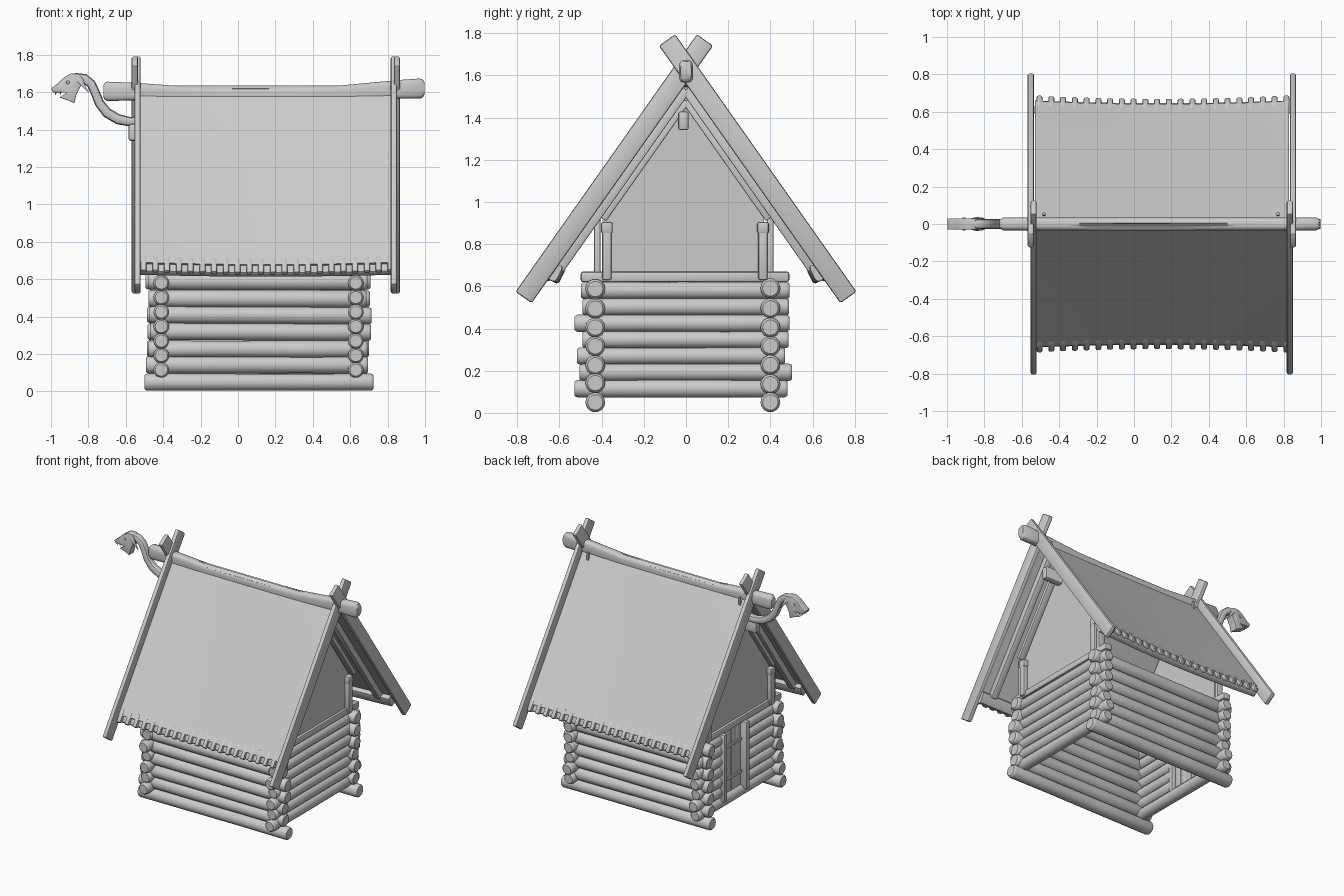
import bpy, bmesh, math, random
from mathutils import Vector, Matrix

if "Cube" in bpy.data.objects:
    bpy.data.objects.remove(bpy.data.objects["Cube"])

random.seed(4)

def make(name, verts, faces, bevel=0.0):
    bm = bmesh.new()
    vs = [bm.verts.new(v) for v in verts]
    for f in faces:
        bm.faces.new([vs[i] for i in f])
    bmesh.ops.recalc_face_normals(bm, faces=bm.faces)
    if bevel:
        bmesh.ops.bevel(bm, geom=bm.edges[:], offset=bevel, segments=2, affect='EDGES', profile=0.5)
    me = bpy.data.meshes.new(name)
    bm.to_mesh(me)
    bm.free()
    ob = bpy.data.objects.new(name, me)
    bpy.context.collection.objects.link(ob)
    return ob

def loft(name, pts, sizes, side=(0, 1, 0), n=14, power=1.0):
    """Sweep a (super)ellipse with half sizes (along side, across) through the points."""
    pts = [Vector(p) for p in pts]
    verts, faces = [], []
    sg = lambda v: math.copysign(abs(v) ** power, v)
    for i, p in enumerate(pts):
        t = (pts[min(i + 1, len(pts) - 1)] - pts[max(i - 1, 0)]).normalized()
        s = Vector(side)
        u = t.cross(s).normalized()
        a, b = sizes[i]
        for k in range(n):
            w = 2 * math.pi * (k + 0.5) / n
            verts.append(p + s * a * sg(math.cos(w)) + u * b * sg(math.sin(w)))
    for i in range(len(pts) - 1):
        for k in range(n):
            j = (k + 1) % n
            faces.append((i * n + k, i * n + j, i * n + n + j, i * n + n + k))
    faces += [tuple(range(n)), tuple(range((len(pts) - 1) * n, len(pts) * n))]
    return make(name, verts, faces)

def log(name, p0, p1, r):
    p0, p1 = Vector(p0), Vector(p1)
    L = (p1 - p0).length
    ts = [0, .006 / L, .016 / L, .35, .7, 1 - .016 / L, 1 - .006 / L, 1]
    rs = [.78, .93, 1, random.uniform(.95, 1.03), random.uniform(.95, 1.03), 1, .93, .78]
    return loft(name, [p0.lerp(p1, t) for t in ts], [(r * k, r * k) for k in rs], side=(0, 0, 1))

def beam(name, p0, p1, w, h, side=(1, 0, 0), bevel=.006):
    """Box from p0 to p1, w wide along side, h across it."""
    p0, p1, s = Vector(p0), Vector(p1), Vector(side)
    u = (p1 - p0).cross(s).normalized()
    v = [p + s * w / 2 * a + u * h / 2 * b for p in (p0, p1) for a, b in ((-1, -1), (1, -1), (1, 1), (-1, 1))]
    f = [(0, 1, 2, 3), (4, 5, 6, 7)] + [(i, (i + 1) % 4, (i + 1) % 4 + 4, i + 4) for i in range(4)]
    return make(name, v, f, bevel)

def prism(name, outline, axis, c, half, bevel=0.0):
    """Outline in the plane across the x or y axis, thickened by half on both sides of c."""
    n = len(outline)
    v = [(c + d, a, b) if axis == 'x' else (a, c + d, b) for d in (-half, half) for a, b in outline]
    f = [tuple(range(n)), tuple(range(n, 2 * n))] + [(i, (i + 1) % n, (i + 1) % n + n, i + n) for i in range(n)]
    return make(name, v, f, bevel)

def slope(x, y, off, s):
    """Point on the roof plane of side s, pushed in by off."""
    return Vector((x, s * (y - .817 * off), 1.64 - 1.419 * y - .577 * off))

jit = lambda a: random.uniform(-a, a)
XL, XR = -.41, .63

# long wall logs
for y, side in ((-.43, "front"), (.40, "back")):
    for i in range(7):
        z = .05 + .0895 * i
        x0, x1 = (-.5, .725) if i == 0 else (-.48 + jit(.015), .70 + jit(.02))
        log(f"{side}_wall_log", (x0, y, z + jit(.004) * (i > 0)), (x1, y, z + jit(.004) * (i > 0)), .047)

# end wall logs, the left ones cut for the door
D0, D1 = -.06, .20
for i in range(7):
    z = .115 + .0775 * i
    y0, y1 = -.51 + jit(.02), .49 + jit(.02)
    log("right_wall_log", (XR, y0, z), (XR, y1, z), .042)
    if i == 0:
        log("door_sill_log", (XL, y0, z), (XL, y1, z), .042)
    else:
        log("left_wall_log", (XL, y0, z), (XL, D0, z), .042)
        log("left_wall_log", (XL, D1, z), (XL, y1, z), .042)
for x in (XL, XR):
    beam("end_wall_top_beam", (x, -.5, .645), (x, .49, .645), .06, .05, bevel=.012)

# door
for y in (D0, D1):
    beam("door_jamb", (XL - .01, y, .13), (XL - .01, y, .63), .10, .035)
for i in range(4):
    y = D0 + .02 + (i + .5) * (D1 - D0 - .04) / 4
    beam("door_plank", (XL, y, .155), (XL, y, .615), .025, (D1 - D0 - .04) / 4, bevel=.004)
for z in (.26, .5):
    beam("door_strap", (XL - .017, D0 + .02, z), (XL - .017, D1 - .03, z), .012, .022, bevel=.003)

# gable walls, corner posts
for x in (XL, XR):
    prism("gable_wall", [(-.39, .63), (.37, .63), (.37, .98), (0, 1.52), (-.39, .98)], 'x', x, .012)
    out = .02 if x > 0 else -.02
    for y in (-.375, .365):
        beam("gable_post", (x + out, y, .63), (x + out, y, .9), .05, .045, bevel=.01)
        beam("gable_post_cap", (x + out, y, .85), (x + out, y, .905), .056, .055, bevel=.01)
    for y in (-.42, .40):
        beam("wall_post", (x, y, .58), (x, y, .93), .05, .03, bevel=.006)

# roof panels with sag
sag = lambda x: .022 * (1 - ((x - .15) / .68) ** 2)
for s, side in ((-1, "front"), (1, "back")):
    nx, ny = 24, 8
    v = [slope(-.53 + 1.36 * i / nx, .665 * j / ny, off + sag(-.53 + 1.36 * i / nx) * j / ny, s)
         for off in (.008, .035) for i in range(nx + 1) for j in range(ny + 1)]
    h, r = (nx + 1) * (ny + 1), ny + 1
    f = []
    for i in range(nx):
        for j in range(ny):
            a = i * r + j
            f += [(a, a + 1, a + r + 1, a + r), (h + a, h + a + 1, h + a + r + 1, h + a + r)]
        for a in (i * r, i * r + ny):
            f.append((a, a + r, h + a + r, h + a))
    for j in range(ny):
        for a in (j, nx * r + j):
            f.append((a, a + 1, h + a + 1, h + a))
    make(f"{side}_roof_panel", v, f)

    # eave pegs and eave board
    for i in range(22):
        x = -.505 + 1.32 * i / 21
        o = .02 + sag(x)
        beam("eave_peg", slope(x, .64, o, s), slope(x, .695, o, s), .032, .03, bevel=.009)
    xs = [-.53 + 1.36 * i / 10 for i in range(11)]
    loft("eave_board", [slope(x, .665, .05 + sag(x) * .8, s) for x in xs], [(.042, .026)] * 11,
         side=(0, s * .45, -.893), n=12, power=.45)

    # rafters under the roof
    for x in (-.46, .12, .74):
        beam("rafter", slope(x, .05, .062, s), slope(x, .65, .062, s), .05, .045)
    for x in (-.43, .67):
        beam("inner_rafter", slope(x, .075, .097, s), slope(x, .47, .097, s), .05, .03)

    # crossed barge boards
    for x in ((-.552, .85) if s > 0 else (-.537, .833)):
        beam("barge_board", slope(x, .77, 0, s), slope(x, -.09, 0, s), .033, .094, bevel=.01)

# lower ridge beam and sagging ridge log
beam("lower_ridge_beam", (-.585, -.012, 1.385), (.78, -.012, 1.385), .05, .09, side=(0, 1, 0), bevel=.012)
rx = [-.72, -.713, -.70, -.55, -.25, .1, .5, .85, .975, .99, .997]
rz = [1.605, 1.605, 1.605, 1.603, 1.589, 1.585, 1.590, 1.615, 1.62, 1.62, 1.62]
rb = [.032, .045, .052, .048, .04, .042, .042, .05, .054, .047, .033]
loft("ridge_log", [(x, 0, z) for x, z in zip(rx, rz)],
     [(.034 if 2 <= i <= 8 else .026, b) for i, b in enumerate(rb)], n=16, power=.6)
for x in (-.48, .77):
    beam("ridge_peg", (x, .05, 1.54), (x, .055, 1.60), .016, .016, bevel=.003)

# carved beast: curved neck, head, ears, teeth
neck = [(-.52, 1.445), (-.58, 1.443), (-.64, 1.455), (-.70, 1.49), (-.74, 1.54), (-.762, 1.595),
        (-.785, 1.645), (-.82, 1.672), (-.86, 1.675), (-.90, 1.655)]
nh = [.026, .026, .028, .028, .026, .025, .025, .027, .029, .026]
loft("beast_neck", [(x, 0, z) for x, z in neck], [(.028, h) for h in nh], n=12, power=.75)
prism("beast_head", [(-.998, 1.622), (-.965, 1.645), (-.935, 1.675), (-.895, 1.70), (-.85, 1.70), (-.825, 1.665),
                     (-.845, 1.625), (-.865, 1.585), (-.875, 1.54), (-.905, 1.555), (-.955, 1.572),
                     (-.915, 1.598), (-.99, 1.60)], 'y', 0, .03, bevel=.004)
for s in (-1, 1):
    loft("beast_ear", [(-.87, s * .022, 1.675), (-.84, s * .03, 1.655), (-.80, s * .03, 1.60)],
         [(.008, .014), (.008, .014), (.002, .002)], n=8)
    loft("beast_eye", [(-.91, s * .026, 1.652), (-.91, s * .034, 1.652)], [(.012, .012), (.008, .008)],
         side=(1, 0, 0), n=10)
    for x in (-.975, -.95):
        loft("beast_tooth", [(x, s * .02, 1.604), (x, s * .02, 1.584)], [(.006, .006), (.001, .001)], n=6)

# smooth shading with sharp edges kept
for ob in bpy.context.collection.objects:
    ob.select_set(True)
    bpy.context.view_layer.objects.active = ob
bpy.ops.object.shade_smooth_by_angle(angle=math.radians(35))
